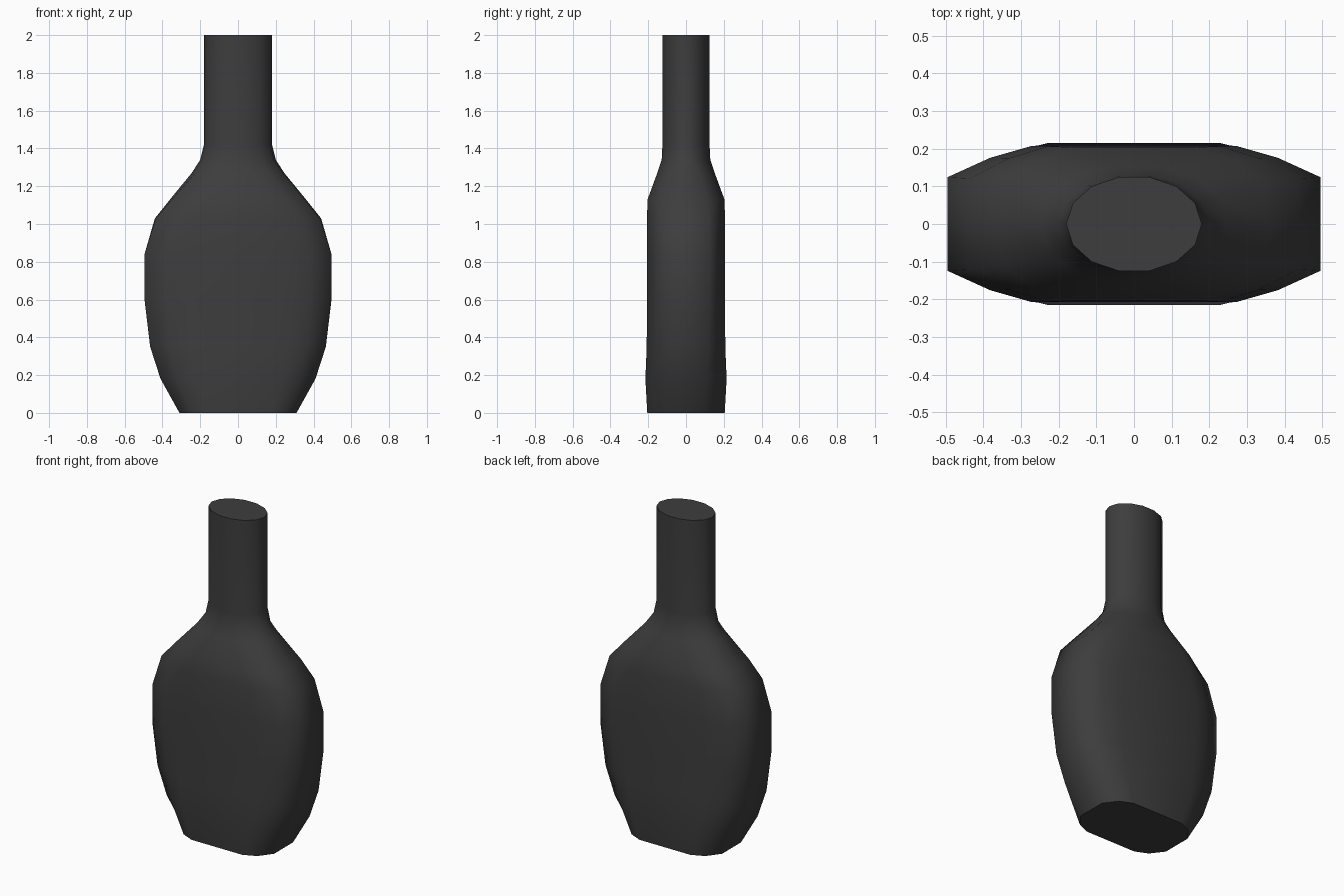
import bpy, bmesh
from math import cos, sin, pi

cube = bpy.data.objects.get("Cube")
if cube:
    bpy.data.objects.remove(cube, do_unlink=True)

# Dark grey glass
glass = bpy.data.materials.new("dark_grey")
glass.use_nodes = True
colour = (0.047, 0.047, 0.047, 1)
glass.diffuse_color = colour
glass.node_tree.nodes["Principled BSDF"].inputs["Base Color"].default_value = colour

SIDES = 14
# Quarter outlines, from the side to the middle of the front
ROUND = [(cos(2 * pi * i / SIDES), sin(2 * pi * i / SIDES)) for i in range(4)]
FLASK = [(1, 0), (1, 0.6), (0.77, 0.85), (0.55, 1)]
FOOT = [(1, 0), (1, 0.45), (0.81, 0.83), (0.56, 1)]


def mix(a, b, t):
    return [(p[0] + (q[0] - p[0]) * t, p[1] + (q[1] - p[1]) * t) for p, q in zip(a, b)]


def full_outline(quarter):
    """Mirror a quarter outline into a closed loop."""
    half = quarter + [(-x, y) for x, y in reversed(quarter)]
    return half + [(x, -y) for x, y in reversed(half[1:-1])]


# Height, half width, half depth, quarter outline
sections = [
    (0.00, 0.31, 0.205, FOOT),
    (0.18, 0.41, 0.215, mix(FOOT, FLASK, 0.4)),
    (0.35, 0.465, 0.208, mix(FOOT, FLASK, 0.8)),
    (0.60, 0.495, 0.207, FLASK),
    (0.84, 0.495, 0.207, FLASK),
    (1.03, 0.44, 0.207, mix(FLASK, ROUND, 0.1)),
    (1.13, 0.36, 0.205, mix(FLASK, ROUND, 0.3)),
    (1.27, 0.245, 0.155, mix(FLASK, ROUND, 0.75)),
    (1.34, 0.20, 0.132, ROUND),
    (1.42, 0.18, 0.128, ROUND),
    (2.00, 0.18, 0.128, ROUND),
]

# Loft the bottle through its sections
bm = bmesh.new()
rings = [[bm.verts.new((x * w, y * d, z)) for x, y in full_outline(q)]
         for z, w, d, q in sections]
for low, high in zip(rings, rings[1:]):
    for i in range(SIDES):
        j = (i + 1) % SIDES
        bm.faces.new((low[i], low[j], high[j], high[i])).smooth = True

# Flat base and mouth with sharp rims
for ring in (rings[0][::-1], rings[-1]):
    cap = bm.faces.new(ring)
    for edge in cap.edges:
        edge.smooth = False

mesh = bpy.data.meshes.new("bottle")
bm.to_mesh(mesh)
bm.free()
mesh.materials.append(glass)
bottle = bpy.data.objects.new("bottle", mesh)
bpy.context.collection.objects.link(bottle)
